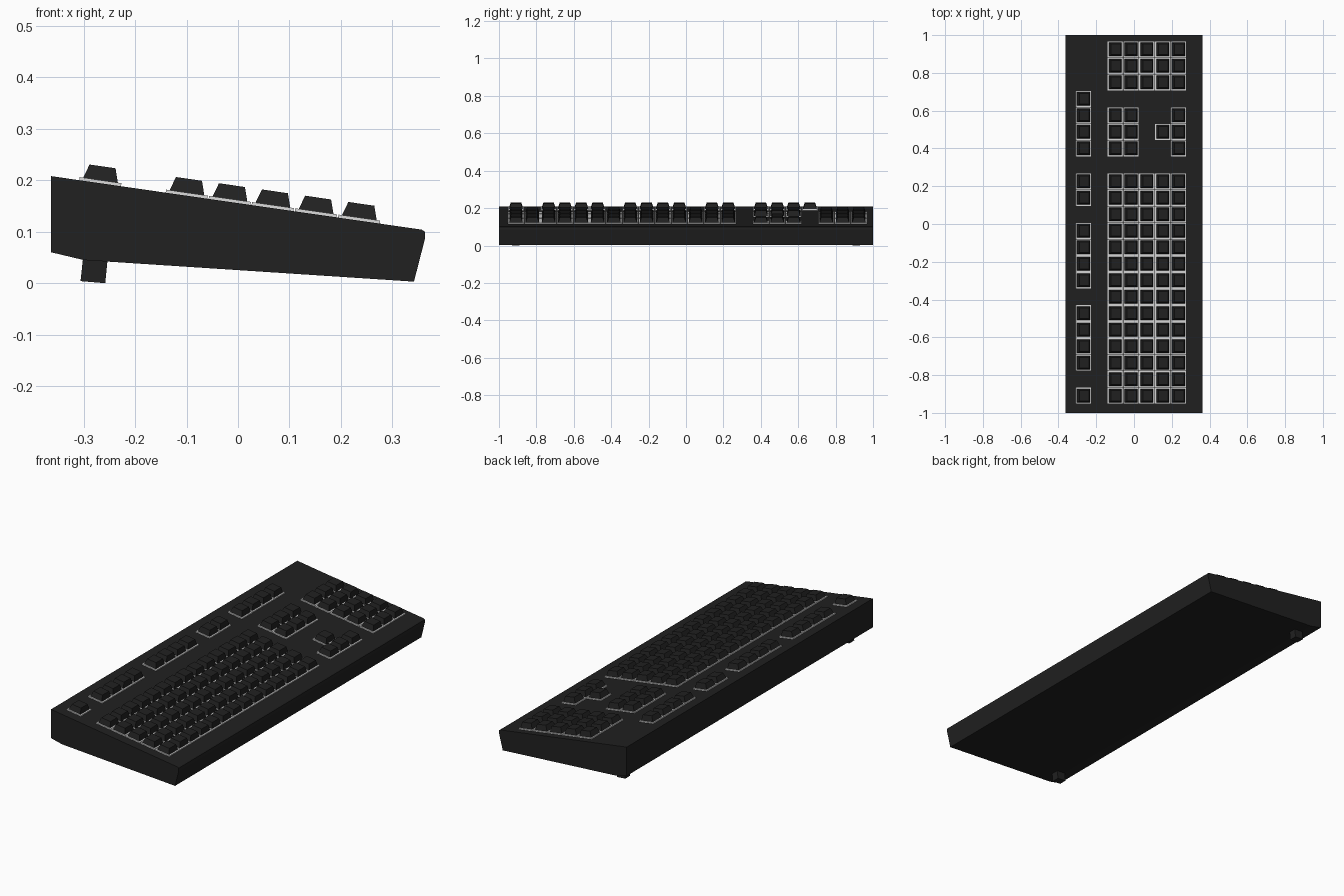
import bpy, bmesh
from math import atan2
from mathutils import Matrix, Vector

if "Cube" in bpy.data.objects:
    bpy.data.objects.remove(bpy.data.objects["Cube"])


def material(name, value):
    m = bpy.data.materials.new(name)
    m.use_nodes = True
    color = (value, value, value, 1)
    m.diffuse_color = color
    m.node_tree.nodes["Principled BSDF"].inputs["Base Color"].default_value = color
    return m


black = material("matte black", 0.015)
pale = material("pale grey", 0.72)


def finish(name, bm, mat):
    bmesh.ops.recalc_face_normals(bm, faces=bm.faces)
    mesh = bpy.data.meshes.new(name)
    bm.to_mesh(mesh)
    bm.free()
    mesh.materials.append(mat)
    obj = bpy.data.objects.new(name, mesh)
    bpy.context.collection.objects.link(obj)
    return obj


def extrude_profile(name, profile, y, width, mat):
    """Side profile in x and z, extruded along y."""
    bm = bmesh.new()
    face = bm.faces.new([bm.verts.new((x, y - width / 2, z)) for x, z in profile])
    ext = bmesh.ops.extrude_face_region(bm, geom=[face])["geom"]
    verts = [v for v in ext if isinstance(v, bmesh.types.BMVert)]
    bmesh.ops.translate(bm, verts=verts, vec=(0, width, 0))
    return finish(name, bm, mat)


# Wedge-shaped case and its two rear feet
BACK, FRONT = Vector((-0.363, 0, 0.208)), Vector((0.363, 0, 0.103))
extrude_profile("case", [(-0.363, 0.06), (BACK.x, BACK.z), (0.357, 0.104),
                         (0.363, 0.1), (0.363, 0.085), (0.342, 0.003),
                         (-0.3, 0.045)], 0, 2, black)
for side, y in (("left", 0.91), ("right", -0.91)):
    extrude_profile(side + "_foot", [(-0.306, 0.004), (-0.258, 0), (-0.252, 0.06),
                                     (-0.3, 0.06)], y, 0.04, black)

# Key placement on the sloping top
slope = (FRONT.z - BACK.z) / (FRONT.x - BACK.x)
tilt = Matrix.Rotation(-atan2(slope, 1), 4, "Y")
ROWS = [-0.268, -0.1, -0.0165, 0.067, 0.151, 0.235]
PITCH = 0.0873


def frustum(bm, place, base, top, z0, z1):
    rings = []
    for (sx, sy), z in ((base, z0), (top, z1)):
        rings.append([bm.verts.new(place @ Vector((sx * a / 2, sy * b / 2, z)))
                      for a, b in ((-1, -1), (1, -1), (1, 1), (-1, 1))])
    low, high = rings
    bm.faces.new(low[::-1])
    bm.faces.new(high)
    for i in range(4):
        j = (i + 1) % 4
        bm.faces.new((low[i], low[j], high[j], high[i]))


def key_block(name, cells):
    """Tapered keycaps, each on a thin pale plate."""
    caps, plates = bmesh.new(), bmesh.new()
    for row, slot in cells:
        x = ROWS[row]
        y = 0.968 - (slot + 0.5) * PITCH
        place = Matrix.Translation((x, y, BACK.z + slope * (x - BACK.x))) @ tilt
        frustum(plates, place, (0.082, 0.085), (0.082, 0.085), -0.002, 0.006)
        frustum(caps, place, (0.068, 0.072), (0.051, 0.055), 0.006, 0.033)
    finish(name + "_plates", plates, pale)
    finish(name + "_keys", caps, black)


def grid(rows, slots):
    return [(r, s) for r in rows for s in slots]


key_block("number_pad", grid(range(1, 6), range(3)))
key_block("navigation", grid((1, 2), range(4, 7)))
key_block("arrow", grid((5,), range(4, 7)) + [(4, 5)])
key_block("main", grid(range(1, 6), range(8, 22)))
key_block("function", grid((0,), [3, 4, 5, 6, 8, 9, 11, 12, 13, 14,
                                  16, 17, 18, 19, 21]))
